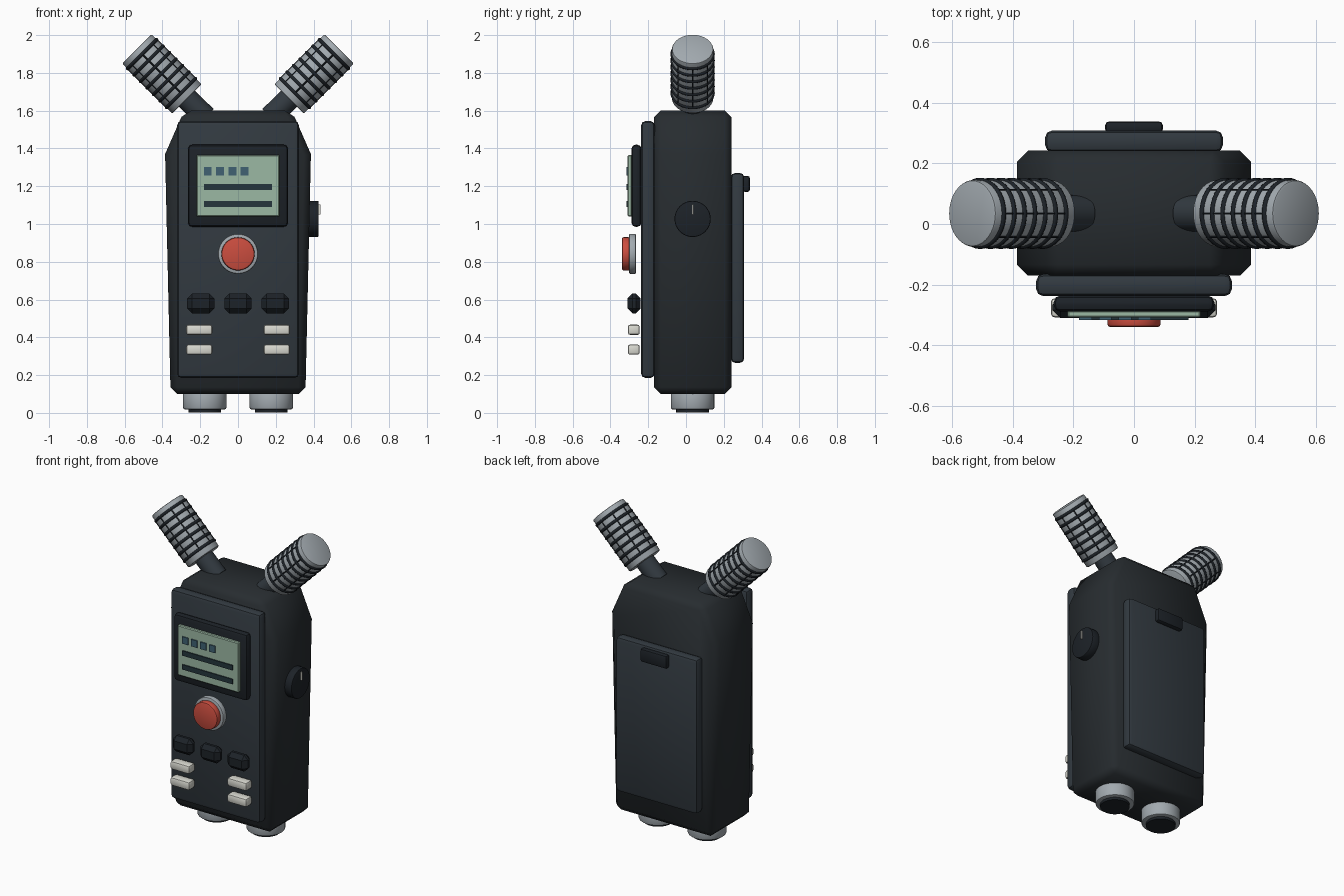
import bpy, bmesh
from math import radians, sin, cos, pi
from mathutils import Vector, Matrix

if "Cube" in bpy.data.objects:
    bpy.data.objects.remove(bpy.data.objects["Cube"])

CY = 0.035  # depth centre of the body


def material(name, r, g, b):
    m = bpy.data.materials.new(name)
    m.diffuse_color = (r, g, b, 1)
    m.use_nodes = True
    m.node_tree.nodes["Principled BSDF"].inputs["Base Color"].default_value = m.diffuse_color
    return m


SHELL = material("shell_black", 0.020, 0.025, 0.029)
PLATE = material("plate_slate", 0.032, 0.042, 0.052)
DARK = material("rubber_black", 0.012, 0.016, 0.021)
INK = material("screen_ink", 0.018, 0.035, 0.045)
BLUE = material("screen_blue", 0.05, 0.12, 0.17)
GREEN = material("screen_green", 0.33, 0.48, 0.37)
METAL = material("metal", 0.36, 0.40, 0.43)
RED = material("record_red", 0.60, 0.075, 0.05)
CREAM = material("key_cream", 0.70, 0.70, 0.64)


def finish(bm, name, mat, bevel=0.0, segs=1, smooth=50):
    if bevel:
        edges = [e for e in bm.edges if e.calc_face_angle(0) > radians(40)]
        bmesh.ops.bevel(bm, geom=edges, offset=bevel, segments=segs,
                        profile=0.5, affect='EDGES', clamp_overlap=True)
    bmesh.ops.recalc_face_normals(bm, faces=bm.faces)
    me = bpy.data.meshes.new(name)
    bm.to_mesh(me)
    bm.free()
    me.shade_smooth()
    me.set_sharp_from_angle(angle=radians(smooth))
    me.materials.append(mat)
    ob = bpy.data.objects.new(name, me)
    bpy.context.collection.objects.link(ob)
    return ob


def box(name, x, y, z, mat, bevel=0.0, segs=1, smooth=35):
    """Box from (min, max) ranges."""
    bm = bmesh.new()
    size = [b - a for a, b in (x, y, z)]
    mid = [(a + b) / 2 for a, b in (x, y, z)]
    bmesh.ops.create_cube(bm, size=1, matrix=Matrix.Translation(mid) @ Matrix.Diagonal((*size, 1)))
    return finish(bm, name, mat, bevel, segs, smooth)


def rod(name, p, q, r, mat, bevel=0.0, sides=32):
    """Cylinder between two points."""
    p, q = Vector(p), Vector(q)
    d = q - p
    bm = bmesh.new()
    rot = d.to_track_quat('Z', 'Y').to_matrix().to_4x4()
    bmesh.ops.create_cone(bm, cap_ends=True, segments=sides, radius1=r, radius2=r,
                          depth=d.length, matrix=Matrix.Translation((p + q) / 2) @ rot)
    return finish(bm, name, mat, bevel, 2, 40)


# body: tapered front outline extruded in depth, chamfered
half = [(0.357, 0.10), (0.386, 1.37), (0.285, 1.60)]
outline = half + [(-x, z) for x, z in reversed(half)]
bm = bmesh.new()
face = bm.faces.new([bm.verts.new((x, -0.17, z)) for x, z in outline])
ext = bmesh.ops.extrude_face_region(bm, geom=[face])
bmesh.ops.translate(bm, vec=(0, 0.412, 0), verts=[v for v in ext['geom'] if isinstance(v, bmesh.types.BMVert)])
if face not in bm.faces or len(bm.faces) < 8:
    bm.faces.new([v for v in sorted(face.verts, key=lambda v: v.index)])
bmesh.ops.recalc_face_normals(bm, faces=bm.faces)
sharp = [e for e in bm.edges if e.calc_face_angle(0) > radians(30)]
bmesh.ops.bevel(bm, geom=sharp, offset=0.036, segments=1, affect='EDGES', clamp_overlap=True)
finish(bm, "body", SHELL, smooth=50)

# front plate, battery door and latch
box("front_plate", (-0.323, 0.323), (-0.238, -0.165), (0.185, 1.545), PLATE, 0.024, 2)
box("battery_door", (-0.293, 0.293), (0.238, 0.308), (0.265, 1.27), PLATE, 0.022, 2)
box("door_latch", (-0.095, 0.095), (0.30, 0.338), (1.17, 1.255), DARK, 0.012, 2)

# screen with its marks
box("screen_bezel", (-0.265, 0.265), (-0.289, -0.236), (0.985, 1.42), DARK, 0.022, 2)
box("screen", (-0.22, 0.22), (-0.309, -0.285), (1.04, 1.365), GREEN, 0.005)
for i in range(4):
    x = -0.16 + 0.065 * i
    box("screen_block", (x - 0.021, x + 0.021), (-0.316, -0.305), (1.257, 1.302), BLUE)
for z in (1.195, 1.105):
    box("screen_bar", (-0.18, 0.18), (-0.316, -0.305), (z - 0.016, z + 0.016), INK)

# record button
rod("record_ring", (0, -0.264, 0.842), (0, -0.302, 0.842), 0.106, METAL, 0.008, 40)
rod("record_button", (0, -0.295, 0.842), (0, -0.34, 0.842), 0.088, RED, 0.01, 40)

# control buttons and small keys
for x in (-0.197, 0, 0.197):
    box("control_button", (x - 0.072, x + 0.072), (-0.31, -0.24), (0.527, 0.632), DARK, 0.026)
for x in (-0.205, 0.205):
    for z in (0.44, 0.335):
        box("small_key", (x - 0.069, x + 0.069), (-0.308, -0.245), (z - 0.027, z + 0.027), CREAM, 0.012, 2)

# side dial with pointer
rod("side_dial", (0.365, CY, 1.027), (0.427, CY, 1.027), 0.096, DARK, 0.007)
box("dial_pointer", (0.422, 0.437), (CY - 0.004, CY + 0.004), (1.05, 1.102), CREAM)

for s in (1, -1):
    # bottom sockets
    x = 0.176 * s
    rod("socket_rim", (x, CY, 0.018), (x, CY, 0.11), 0.115, METAL, 0.01)
    rod("socket_core", (x, CY, 0.002), (x, CY, 0.06), 0.087, DARK)

    # angled microphone: stem, capsule and cage
    axis = Vector((s * sin(pi / 4), 0, cos(pi / 4)))
    stem = Vector((s * 0.17, CY, 1.565))
    base = Vector((s * 0.270, CY, 1.662))
    tip = base + axis * 0.375
    rod("mic_stem", stem, base + axis * 0.02, 0.06, PLATE)
    rod("mic_capsule", base, tip, 0.110, METAL, 0.008, 40)
    for i in range(7):
        bpy.ops.mesh.primitive_torus_add(
            location=base + axis * (0.045 + 0.0485 * i), rotation=(0, s * pi / 4, 0),
            major_radius=0.108, minor_radius=0.0095, major_segments=40, minor_segments=8)
        ring = bpy.context.object
        ring.name = "mic_cage_ring"
        ring.data.shade_smooth()
        ring.data.materials.append(DARK)
    side = Vector((axis.z, 0, -axis.x))
    for i in range(8):
        a = i * pi / 4
        off = (side * cos(a) + Vector((0, 1, 0)) * sin(a)) * 0.110
        rod("mic_cage_bar", base + off + axis * 0.045, base + off + axis * 0.336, 0.004, DARK, 0, 6)
